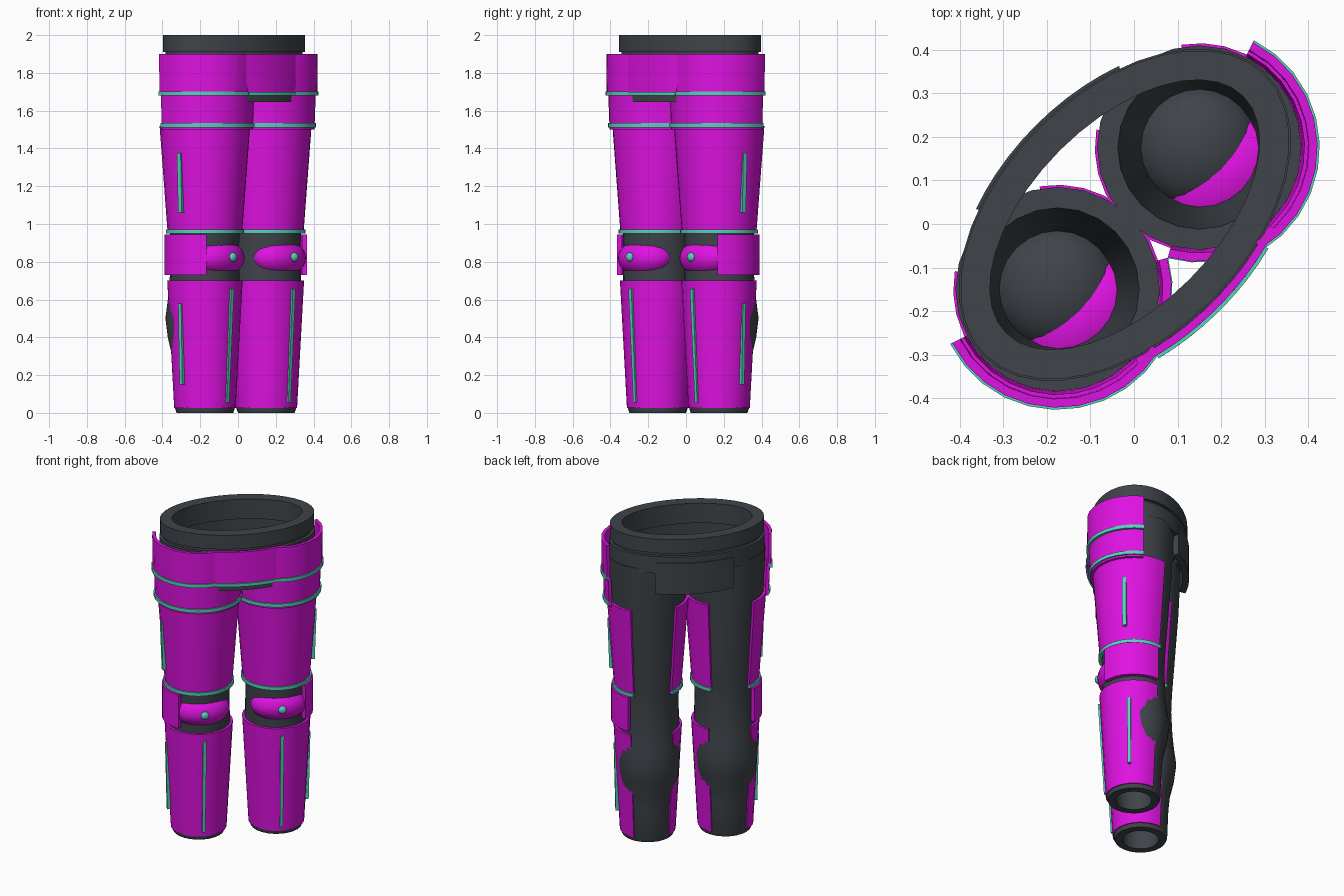
import bpy, bmesh
from math import sin, cos, pi, radians, exp
from mathutils import Matrix, Vector

cube = bpy.data.objects.get("Cube")
if cube:
    bpy.data.objects.remove(cube, do_unlink=True)

TURN = Matrix.Rotation(pi / 4, 4, 'Z')   # the model stands turned by 45 degrees
LEG_X, LEG_Y = 0.23, 0.018
HIP_A, HIP_B, HIP_Y = 0.455, 0.28, 0.03


def material(name, color):
    m = bpy.data.materials.new(name)
    m.use_nodes = True
    m.diffuse_color = (*color, 1)
    m.node_tree.nodes["Principled BSDF"].inputs["Base Color"].default_value = (*color, 1)
    return m


DARK = material("charcoal fabric", (0.05, 0.058, 0.068))
ARMOR = material("magenta armor", (0.74, 0.006, 0.76))
TEAL = material("teal trim", (0.09, 0.65, 0.49))


def finish(name, bm, mat):
    bmesh.ops.recalc_face_normals(bm, faces=bm.faces)
    bm.transform(TURN)
    me = bpy.data.meshes.new(name)
    bm.to_mesh(me)
    bm.free()
    me.materials.append(mat)
    ob = bpy.data.objects.new(name, me)
    bpy.context.collection.objects.link(ob)
    bpy.ops.object.select_all(action='DESELECT')
    ob.select_set(True)
    bpy.context.view_layer.objects.active = ob
    bpy.ops.object.shade_smooth_by_angle(angle=radians(35))


def sweep(name, section, place, mat, a0=0, a1=360, step=12):
    """Sweep a closed (r, z) section through an angle; 0 is front, 90 is outward."""
    bm = bmesh.new()
    full = a1 - a0 == 360
    n = max(1, round((a1 - a0) / step))
    rings = []
    for i in range(n if full else n + 1):
        a = radians(a0 + (a1 - a0) * i / n)
        rings.append([bm.verts.new(place(r, a, z)) for r, z in section])
    k = len(section)
    for i in range(n):
        p, q = rings[i], rings[(i + 1) % len(rings)]
        for j in range(k):
            bm.faces.new((p[j], p[(j + 1) % k], q[(j + 1) % k], q[j]))
    if not full:
        bm.faces.new(rings[0])
        bm.faces.new(rings[-1])
    finish(name, bm, mat)


def plate(z0, r0, z1, r1, thick):
    return [(r0, z0), (r1, z1), (r1 - thick, z1), (r0 - thick, z0)]


def ball(name, center, radii, mat):
    bm = bmesh.new()
    bmesh.ops.create_uvsphere(bm, u_segments=24, v_segments=14, radius=1)
    bm.transform(Matrix.Translation(center) @ Matrix.Diagonal((*radii, 1)))
    finish(name, bm, mat)


def hip(r, a, z):
    return Vector(((HIP_A + r) * sin(a), HIP_Y - (HIP_B + r) * cos(a), z))


def tapered_hip(r, a, z):
    return hip(r, a * (0.75 + 0.25 * (z - 1.68) / 0.22), z)


# Waist ring, recessed neck and pelvis band
for name, z0, z1, outer, thick in (("waistband", 1.91, 2.0, 0, 0.07),
                                   ("waist_neck", 1.87, 1.92, -0.015, 0.05),
                                   ("pelvis_band", 1.78, 1.89, 0.004, 0.06)):
    sweep(name, plate(z0, outer, z1, outer, thick), hip, DARK, step=9)

# Front and back flaps
sweep("front_flap_lining", plate(1.645, 0.004, 1.85, 0.004, 0.03), hip, DARK, -21, 21, 6)
sweep("back_flap", plate(1.65, 0.01, 1.85, 0.01, 0.04), hip, DARK, 150, 210, 6)
sweep("front_flap", plate(1.68, 0.022, 1.9, 0.022, 0.018), tapered_hip, ARMOR, -28, 28, 6)
sweep("front_flap_trim", plate(1.68, 0.03, 1.7, 0.03, 0.02), tapered_hip, TEAL, -28, 28, 6)

# Legs and their armor
LEG_OUTER = [(0.15, 0), (0.157, 0.02), (0.163, 0.2), (0.167, 0.3), (0.172, 0.4), (0.176, 0.5),
             (0.18, 0.6), (0.184, 0.7), (0.18, 0.85), (0.184, 0.96), (0.222, 1.5), (0.235, 1.8)]
LEG_INNER = [(0.187, 1.8), (0.14, 0.95), (0.12, 0.7), (0.105, 0)]

for side, s in (("left", 1), ("right", -1)):
    def leg(r, a, z):
        return Vector((s * (LEG_X + r * sin(a)), LEG_Y - r * cos(a), z))

    def calf(r, a, z):
        bulge = 0.034 * exp(-((z - 0.48) / 0.14) ** 2)
        return leg(r + bulge * min(1, max(0, -cos(a)) * 1.4), a, z)

    sweep(side + "_leg", LEG_OUTER + LEG_INNER, calf, DARK, step=15)
    ball(side + "_knee_joint", leg(0, 0, 0.83), (0.145, 0.145, 0.105), DARK)

    # Armor shells: name, section, start angle, end angle
    for part, section, a0, a1 in (
            ("upper_hip_plate", plate(1.69, 0.27, 1.9, 0.272, 0.02), -14, 108),
            ("lower_hip_plate", plate(1.5, 0.255, 1.69, 0.262, 0.02), -61, 108),
            ("thigh_plate", plate(0.96, 0.198, 1.52, 0.24, 0.02), -145, 145),
            ("knee_side_plate", plate(0.73, 0.215, 0.945, 0.215, 0.025), 43, 138),
            ("shin_plate", plate(0.025, 0.163, 0.7, 0.2, 0.02), -140, 140)):
        sweep(f"{side}_{part}", section, leg, ARMOR, a0, a1)

    # Trim bands along the lower edges
    for part, z, r, a0, a1 in (("upper_hip_trim", 1.68, 0.277, -14, 108),
                               ("lower_hip_trim", 1.512, 0.264, -61, 108),
                               ("thigh_trim", 0.95, 0.207, -145, 145)):
        sweep(f"{side}_{part}", plate(z, r, z + 0.022, r, 0.022), leg, TEAL, a0, a1)

    # Raised vertical stripes
    for part, section, a in (("thigh_stripe", plate(1.06, 0.225, 1.375, 0.236, 0.03), 81),
                             ("shin_side_stripe", plate(0.15, 0.19, 0.58, 0.2, 0.03), 87),
                             ("shin_front_stripe", plate(0.055, 0.174, 0.655, 0.209, 0.03), 0)):
        sweep(f"{side}_{part}", section, leg, TEAL, a - 3, a + 3)

    # Kneecap with its stud
    ball(side + "_kneecap", leg(0.09, 0, 0.82), (0.168, 0.122, 0.103), ARMOR)
    ball(side + "_kneecap_stud", leg(0.21, 0, 0.825), (0.024, 0.018, 0.024), TEAL)
